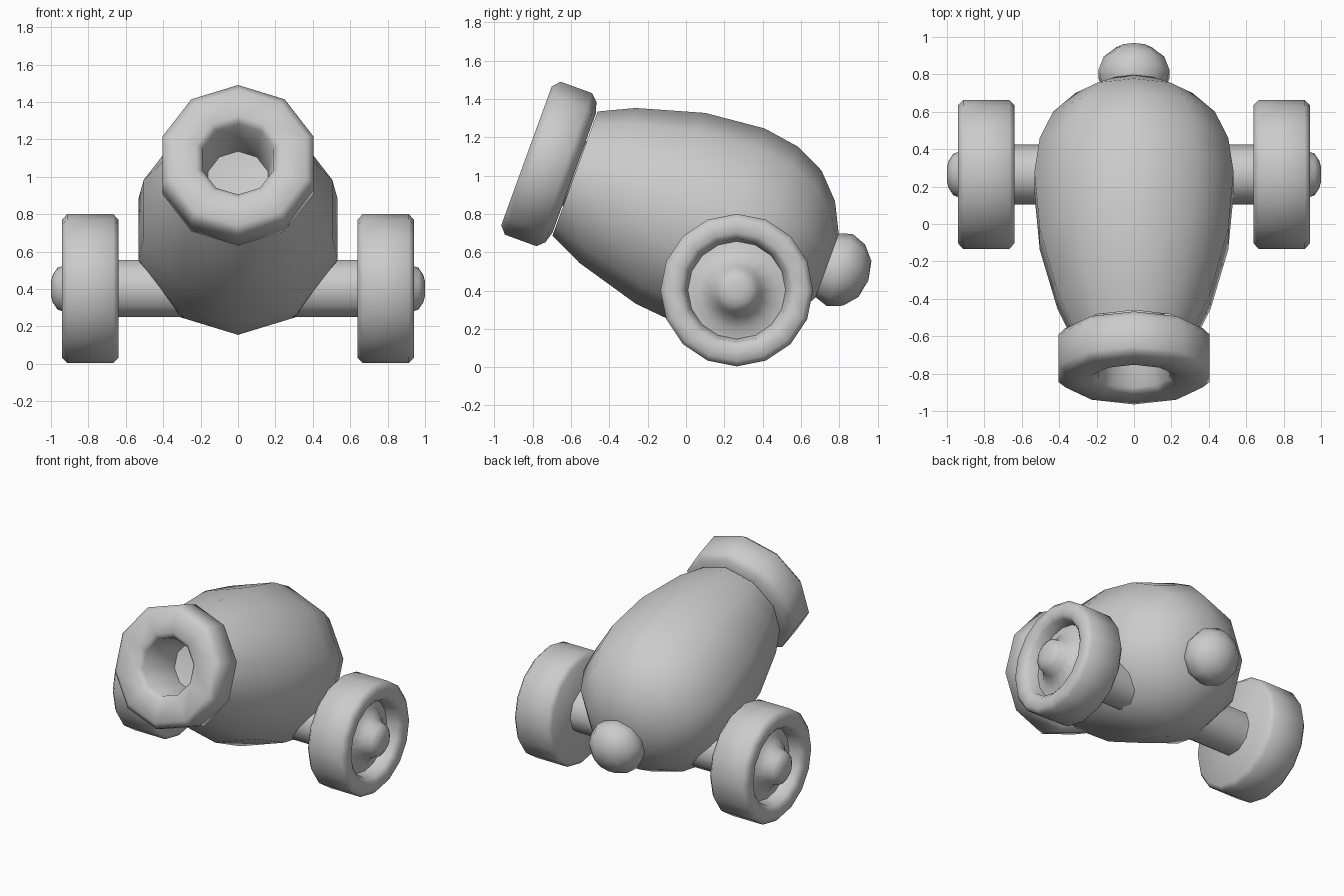
import bpy, bmesh
from math import sin, cos, pi, radians
from mathutils import Matrix, Vector

if "Cube" in bpy.data.objects:
    bpy.data.objects.remove(bpy.data.objects["Cube"])


def lathe(name, profile, sides, origin, axis, up, smooth=50):
    """Revolve (distance along axis, radius) points; one vertex column faces 'up'."""
    origin, axis, up = Vector(origin), Vector(axis).normalized(), Vector(up).normalized()
    side = axis.cross(up)
    bm = bmesh.new()
    rings = []
    for s, r in profile:
        n = sides if r > 0 else 1
        rings.append([bm.verts.new(origin + axis * s + r * (
            up * cos(2 * pi * i / sides) + side * sin(2 * pi * i / sides)))
            for i in range(n)])
    for a, b in zip(rings, rings[1:]):
        for i in range(sides):
            j = (i + 1) % sides
            quad = [a[i % len(a)], a[j % len(a)], b[j % len(b)], b[i % len(b)]]
            bm.faces.new(list(dict.fromkeys(quad)))
    bmesh.ops.recalc_face_normals(bm, faces=bm.faces)
    me = bpy.data.meshes.new(name)
    bm.to_mesh(me)
    bm.free()
    ob = bpy.data.objects.new(name, me)
    bpy.context.collection.objects.link(ob)
    bpy.ops.object.select_all(action='DESELECT')
    ob.select_set(True)
    bpy.context.view_layer.objects.active = ob
    bpy.ops.object.shade_smooth_by_angle(angle=radians(smooth))
    return ob


# Barrel frame: origin at the muzzle centre, axis running back and down 20 degrees
tilt = radians(20)
frame = dict(origin=(0, -0.833, 1.103),
             axis=(0, cos(tilt), -sin(tilt)),
             up=(0, sin(tilt), cos(tilt)))

# Barrel body with flat rear
lathe("barrel", [(0.20, 0), (0.20, 0.31), (0.27, 0.345), (0.45, 0.43),
                 (0.80, 0.53), (1.12, 0.56), (1.316, 0.53), (1.474, 0.455),
                 (1.594, 0.33), (1.674, 0.17), (1.674, 0)][3 - 1:], 10, **frame)

# Muzzle ring with bore
lathe("muzzle_ring", [(0.40, 0), (0.37, 0.17), (0.03, 0.20), (0.0, 0.235),
                      (0.0, 0.385), (0.035, 0.425), (0.21, 0.425),
                      (0.247, 0.39), (0.265, 0.33)], 10, **frame)

# Rear knob
lathe("rear_knob", [(1.56, 0), (1.58, 0.10), (1.65, 0.17), (1.74, 0.2),
                    (1.82, 0.17), (1.88, 0.10), (1.90, 0)], 10, **frame)

# Axle
hub = (0, 0.265, 0.402)
lathe("axle", [(-0.70, 0), (-0.70, 0.16), (0.70, 0.16), (0.70, 0)],
      10, hub, (1, 0, 0), (0, 1, 0))

# Dished wheels with hub cones, one per side
wheel = [(0.64, 0), (0.64, 0.37), (0.667, 0.398), (0.913, 0.398), (0.94, 0.37),
         (0.94, 0.30), (0.915, 0.27), (0.84, 0.255), (0.85, 0.20),
         (0.91, 0.13), (0.965, 0.112), (0.99, 0.075), (1.0, 0.04), (1.0, 0)]
for label, sx in (("right", 1), ("left", -1)):
    lathe(label + "_wheel", wheel, 16, hub, (sx, 0, 0), (0, 0, 1))
